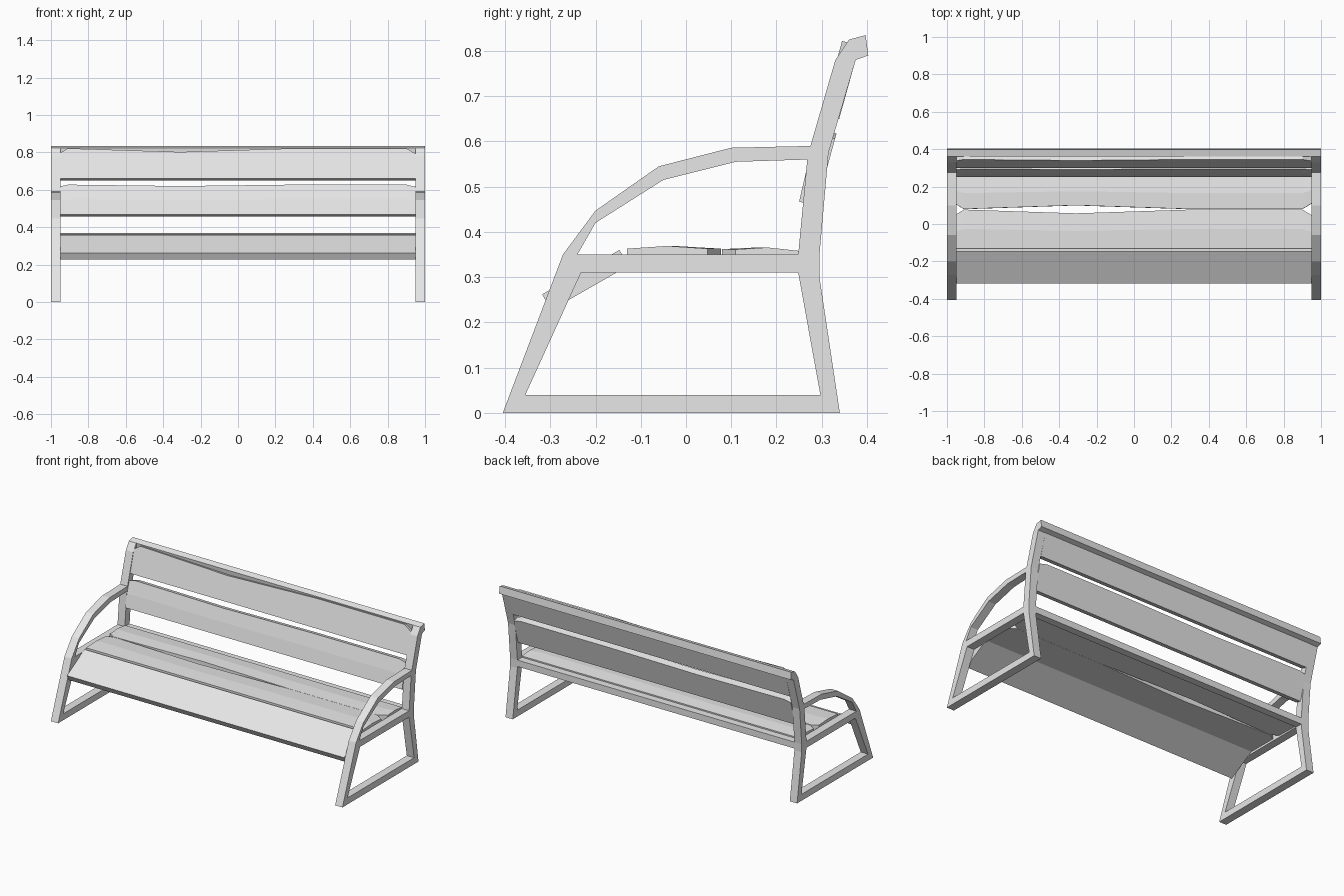
import bpy
import bmesh
from mathutils import Vector

cube = bpy.data.objects.get("Cube")
if cube:
    bpy.data.objects.remove(cube, do_unlink=True)

grey = bpy.data.materials.new("plain_grey")
grey.use_nodes = True
grey.diffuse_color = (0.8, 0.8, 0.8, 1)
grey.node_tree.nodes["Principled BSDF"].inputs["Base Color"].default_value = (0.8, 0.8, 0.8, 1)


def finish(bm, name):
    bmesh.ops.recalc_face_normals(bm, faces=bm.faces[:])
    mesh = bpy.data.meshes.new(name)
    bm.to_mesh(mesh)
    bm.free()
    mesh.materials.append(grey)
    obj = bpy.data.objects.new(name, mesh)
    bpy.context.scene.collection.objects.link(obj)
    return obj


def plate(name, loops, x0, x1):
    """Side outline with holes (y, z), extruded along x."""
    bm = bmesh.new()
    edges = []
    for loop in loops:
        verts = [bm.verts.new((x0, y, z)) for y, z in loop]
        edges += [bm.edges.new((v, verts[i - 1])) for i, v in enumerate(verts)]
    bmesh.ops.triangle_fill(bm, edges=edges, use_beauty=True, normal=(1, 0, 0))
    new = bmesh.ops.extrude_face_region(bm, geom=bm.faces[:], use_keep_orig=True)["geom"]
    moved = [g for g in new if isinstance(g, bmesh.types.BMVert)]
    bmesh.ops.translate(bm, verts=moved, vec=(x1 - x0, 0, 0))
    return finish(bm, name)


def slat(name, a, b, thick=0.04, crown=0.0, wear=1.0):
    """Board whose outer face runs from edge a to the worn edge b."""
    a, b = Vector(a), Vector(b)
    d = (b - a).normalized()
    inward = Vector((d.y, -d.x)) * (1 if thick > 0 else -1)
    depth = inward * abs(thick)
    bm = bmesh.new()
    rings = []
    for x, trim in STATIONS:
        end = b - d * trim * wear
        mid = (a + end) / 2 - inward * crown
        ring = [a, mid, end, end + depth, a + depth]
        rings.append([bm.verts.new((x, p.x, p.y)) for p in ring])
    for r, s in zip(rings, rings[1:]):
        for i in range(len(r)):
            bm.faces.new((r[i - 1], r[i], s[i], s[i - 1]))
    bm.faces.new(rings[0])
    bm.faces.new(rings[-1])
    return finish(bm, name)


# Position along the board and how far its worn edge is cut back
STATIONS = [(-0.95, 0.025), (-0.91, 0), (-0.31, 0.02), (0.3, 0), (0.9, 0), (0.95, 0.03)]

# Side frames: legs, armrest, seat bearer and back post in one outline
outline = [(-0.405, 0), (-0.272, 0.35), (-0.2, 0.447), (-0.06, 0.545), (0.1, 0.586),
           (0.275, 0.59), (0.33, 0.78), (0.36, 0.825), (0.397, 0.835), (0.403, 0.79),
           (0.375, 0.78), (0.315, 0.575), (0.295, 0.35), (0.295, 0.3), (0.34, 0)]
leg_opening = [(-0.355, 0.04), (0.297, 0.04), (0.248, 0.31), (-0.232, 0.31)]
arm_opening = [(-0.24, 0.35), (-0.2, 0.42), (-0.05, 0.515), (0.11, 0.555),
               (0.268, 0.56), (0.248, 0.35)]
for side, x in (("right", -1.0), ("left", 0.95)):
    plate(side + "_side_frame", [outline, leg_opening, arm_opening], x, x + 0.05)

# Long rails joining the frames
plate("top_rail", [[(0.36, 0.825), (0.397, 0.835), (0.403, 0.79), (0.366, 0.778)]], -0.95, 0.95)
plate("rear_seat_rail", [[(0.25, 0.31), (0.295, 0.31), (0.295, 0.35), (0.25, 0.35)]], -0.95, 0.95)

# Seat boards
slat("front_seat_slat", (-0.318, 0.262), (-0.147, 0.36), wear=0)
slat("middle_seat_slat", (-0.13, 0.363), (0.077, 0.363), crown=0.006)
slat("rear_seat_slat", (0.25, 0.358), (0.08, 0.362), thick=-0.04, crown=0.006)

# Backrest boards
slat("lower_back_slat", (0.25, 0.467), (0.294, 0.628), crown=0.003, wear=0.4)
slat("upper_back_slat", (0.3, 0.66), (0.345, 0.822))
